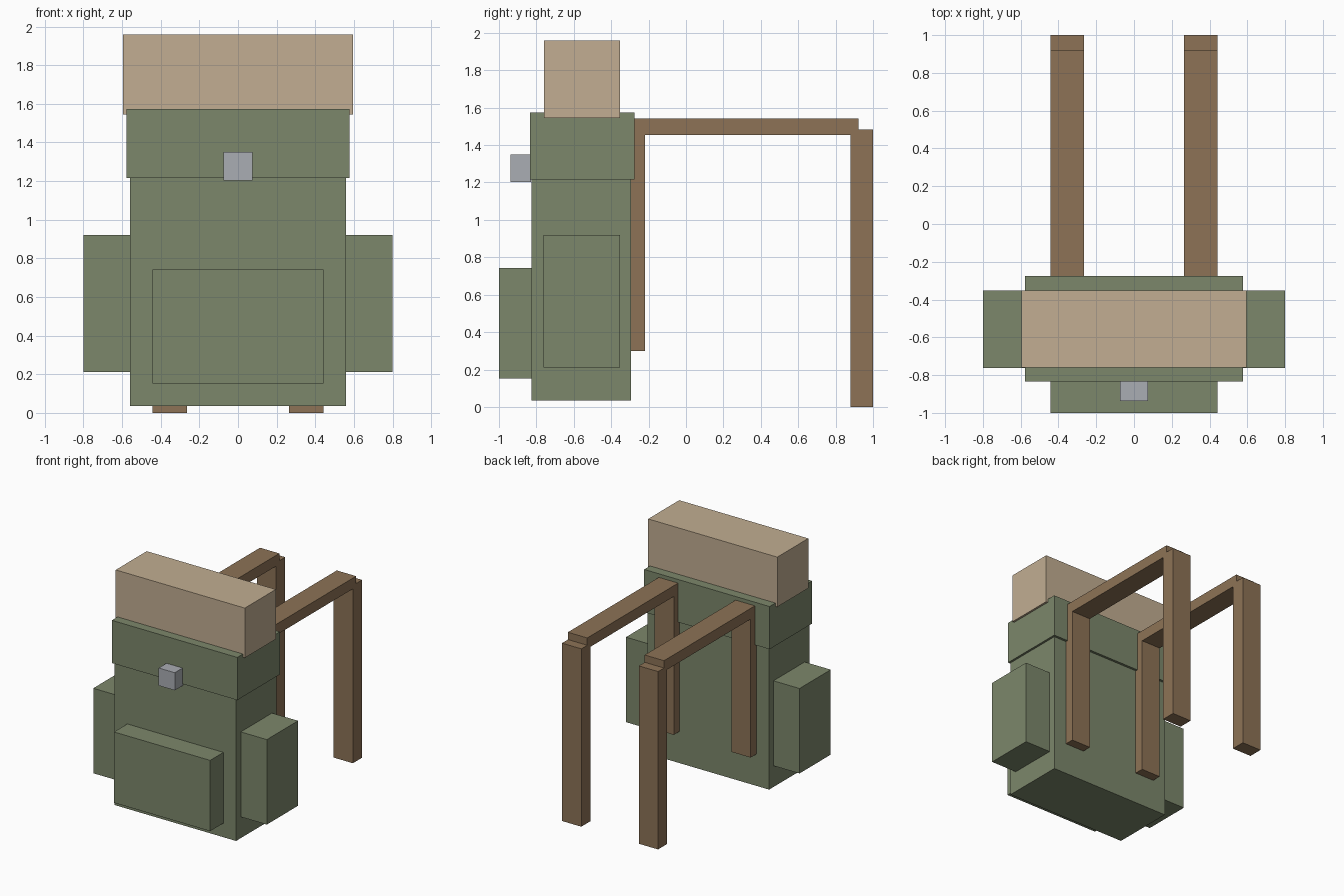
import bpy
import bmesh

cube = bpy.data.objects.get("Cube")
if cube:
    bpy.data.objects.remove(cube, do_unlink=True)


def material(name, rgb):
    mat = bpy.data.materials.new(name)
    mat.use_nodes = True
    colour = (*rgb, 1)
    mat.diffuse_color = colour
    mat.node_tree.nodes["Principled BSDF"].inputs["Base Color"].default_value = colour
    return mat


def box(name, x, y, z, mat):
    """Box from (min, max) ranges along each axis."""
    bm = bmesh.new()
    bmesh.ops.create_cube(bm, size=1)
    for v in bm.verts:
        v.co = [(lo + hi) / 2 + c * (hi - lo) for c, (lo, hi) in zip(v.co, (x, y, z))]
    mesh = bpy.data.meshes.new(name)
    bm.to_mesh(mesh)
    bm.free()
    mesh.materials.append(mat)
    obj = bpy.data.objects.new(name, mesh)
    bpy.context.collection.objects.link(obj)
    return obj


def pair(name, x, y, z, mat):
    """Matching boxes on the left (+x) and right (-x)."""
    box("left_" + name, x, y, z, mat)
    box("right_" + name, (-x[1], -x[0]), y, z, mat)


canvas = material("green canvas", (0.202, 0.242, 0.147))
blanket = material("tan blanket", (0.539, 0.423, 0.287))
leather = material("brown leather", (0.266, 0.171, 0.093))
metal = material("grey metal", (0.402, 0.418, 0.451))

# Main bag, lid and bedroll
box("bag_body", (-0.56, 0.56), (-0.825, -0.295), (0.035, 1.25), canvas)
box("bag_lid", (-0.578, 0.578), (-0.835, -0.275), (1.217, 1.573), canvas)
box("bedroll", (-0.595, 0.595), (-0.76, -0.352), (1.545, 1.96), blanket)

# Pockets and buckle
box("front_pocket", (-0.443, 0.443), (-1, -0.815), (0.152, 0.742), canvas)
pair("side_pocket", (0.55, 0.8), (-0.763, -0.352), (0.212, 0.92), canvas)
box("buckle", (-0.074, 0.074), (-0.938, -0.83), (1.203, 1.35), metal)

# Shoulder straps: pad against the bag, top run, hanging end
strap_x = (0.265, 0.443)
pair("strap_pad", strap_x, (-0.305, -0.218), (0.3, 1.5), leather)
pair("strap_top", strap_x, (-0.3, 0.922), (1.453, 1.543), leather)
pair("strap_end", strap_x, (0.88, 1), (0, 1.482), leather)
